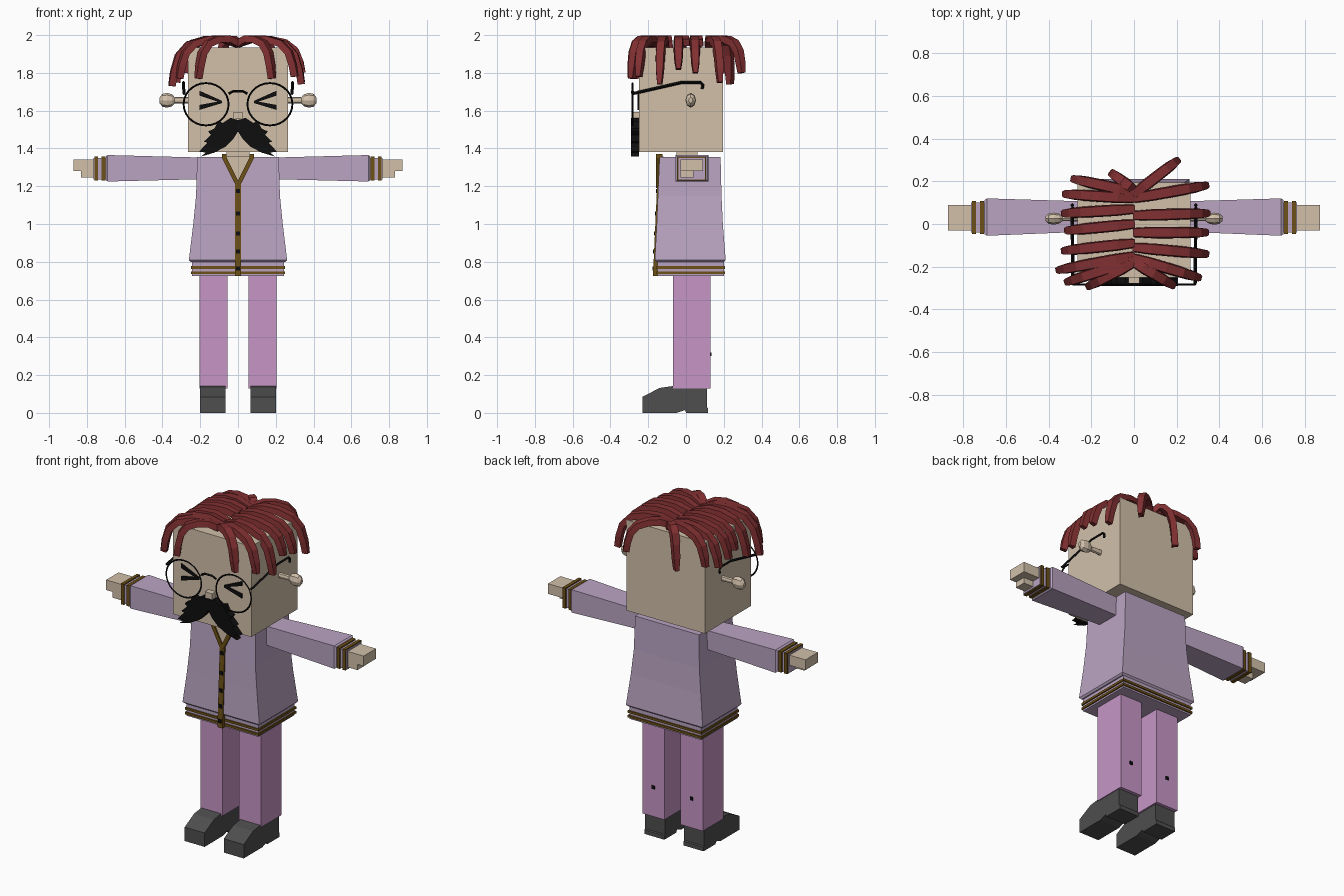
import bpy, bmesh, math
from mathutils import Vector

cube = bpy.data.objects.get("Cube")
if cube:
    bpy.data.objects.remove(cube)


def material(name, *srgb):
    mat = bpy.data.materials.new(name)
    col = [((c / 255 + 0.055) / 1.055) ** 2.4 for c in srgb] + [1]
    mat.diffuse_color = col
    mat.use_nodes = True
    mat.node_tree.nodes["Principled BSDF"].inputs["Base Color"].default_value = col
    return mat


SKIN = material("skin", 210, 192, 170)
JACKET = material("lilac_cloth", 186, 164, 194)
TROUSERS = material("pink_cloth", 199, 150, 198)
BOOT = material("grey_leather", 78, 78, 78)
HAIR = material("red_hair", 130, 48, 50)
GOLD = material("dark_gold", 108, 80, 22)
BLACK = material("black", 14, 14, 14)


def loft(name, rings, mat, closed=False):
    """Skin a row of equal cross-sections; cap the ends unless it is a loop."""
    bm = bmesh.new()
    loops = [[bm.verts.new(p) for p in ring] for ring in rings]
    n = len(loops[0])
    for a, b in zip(loops, loops[1:] + (loops[:1] if closed else [])):
        for i in range(n):
            j = (i + 1) % n
            bm.faces.new((a[i], a[j], b[j], b[i]))
    if not closed:
        bm.faces.new(loops[0])
        bm.faces.new(loops[-1])
    bmesh.ops.recalc_face_normals(bm, faces=bm.faces)
    mesh = bpy.data.meshes.new(name)
    bm.to_mesh(mesh)
    bm.free()
    mesh.materials.append(mat)
    obj = bpy.data.objects.new(name, mesh)
    bpy.context.collection.objects.link(obj)
    return obj


def rect_z(z, x0, x1, y0, y1):
    return [(x0, y0, z), (x1, y0, z), (x1, y1, z), (x0, y1, z)]


def rect_x(x, y0, y1, z0, z1):
    return [(x, y0, z0), (x, y1, z0), (x, y1, z1), (x, y0, z1)]


def box(name, mat, x0, x1, y0, y1, z0, z1):
    return loft(name, [rect_z(z, x0, x1, y0, y1) for z in (z0, z1)], mat)


def plate(name, mat, outline, y0, y1):
    """Extrude an x-z outline along y."""
    return loft(name, [[(x, y, z) for x, z in outline] for y in (y0, y1)], mat)


def wire(name, points, mat, radius=0.005, closed=False):
    """Thin square-section rod along a path."""
    pts = [Vector(p) for p in points]
    rings = []
    for i, p in enumerate(pts):
        nxt = pts[(i + 1) % len(pts)] if closed or i + 1 < len(pts) else p
        prv = pts[i - 1] if closed or i else p
        t = (nxt - prv).normalized()
        u = t.cross(Vector((0, 1, 0)) if abs(t.y) < 0.8 else Vector((1, 0, 0))).normalized()
        v = t.cross(u)
        rings.append([p + radius * d for d in (u, v, -u, -v)])
    return loft(name, rings, mat, closed)


# Head, neck and nose
box("head", SKIN, -0.265, 0.265, -0.25, 0.195, 1.38, 1.935)
box("neck", SKIN, -0.06, 0.06, -0.05, 0.06, 1.34, 1.39)
box("nose", SKIN, -0.025, 0.025, -0.285, -0.24, 1.557, 1.594)

# Jacket body, flaring to the hem, with a narrower striped hem band
loft("jacket", [rect_z(z, -w, w, f, b) for z, w, f, b in (
    (0.8, 0.25, -0.155, 0.2), (0.81, 0.26, -0.165, 0.21), (1.0, 0.237, -0.155, 0.195),
    (1.15, 0.222, -0.149, 0.188), (1.355, 0.216, -0.14, 0.183))], JACKET)
box("hem_band", JACKET, -0.243, 0.243, -0.15, 0.2, 0.725, 0.802)
for z in (0.742, 0.77):
    box("hem_stripe", GOLD, -0.25, 0.25, -0.157, 0.207, z - 0.007, z + 0.007)


def front_y(z):
    return -0.165 + 0.025 * (z - 0.81) / 0.545


# Button strip, buttons and open collar
loft("button_strip", [rect_z(z, -0.017, 0.017, front_y(z) - 0.006, front_y(z) + 0.02)
                      for z in (0.725, 0.81, 1.0, 1.22)], GOLD)
for z in (0.765, 0.855, 0.95, 1.055, 1.175):
    y = front_y(z)
    box("button", BLACK, -0.01, 0.01, y - 0.011, y + 0.01, z - 0.011, z + 0.011)
plate("open_neck", SKIN, [(0, 1.2), (0.065, 1.357), (-0.065, 1.357)], -0.15, -0.12)

# Paired parts
for s, side in ((1, "left"), (-1, "right")):
    plate(side + "_collar", GOLD,
          [(0, 1.19), (s * 0.02, 1.22), (s * 0.085, 1.35), (s * 0.085, 1.37),
           (s * 0.06, 1.37), (s * 0.06, 1.35), (0, 1.23)], -0.158, -0.125)
    # Arm
    loft(side + "_sleeve", [rect_x(s * 0.2, -0.035, 0.105, 1.237, 1.352),
                            rect_x(s * 0.69, -0.055, 0.12, 1.225, 1.365),
                            rect_x(s * 0.7, -0.048, 0.112, 1.232, 1.358)], JACKET)
    loft(side + "_cuff", [rect_x(s * x, -0.04, 0.1, 1.235, 1.35) for x in (0.69, 0.765)], JACKET)
    for x in (0.712, 0.75):
        loft(side + "_cuff_stripe", [rect_x(s * (x + d), -0.047, 0.107, 1.23, 1.357)
                                     for d in (-0.01, 0.01)], GOLD)
    loft(side + "_palm", [rect_x(s * x, -0.03, 0.09, 1.28, 1.342) for x in (0.76, 0.872)], SKIN)
    loft(side + "_thumb", [rect_x(s * x, -0.03, 0.04, 1.245, 1.29) for x in (0.76, 0.83)], SKIN)
    # Leg with a small tag on the back
    lo, hi = sorted((s * 0.055, s * 0.205))
    box(side + "_leg", TROUSERS, lo, hi, -0.07, 0.13, 0.13, 0.75)
    box(side + "_leg_tag", BLACK, s * 0.13 - 0.01, s * 0.13 + 0.01, 0.125, 0.135, 0.3, 0.32)
    # Boot: side outline with arch and heel
    outline = [(-0.23, 0), (-0.23, 0.085), (-0.14, 0.132), (-0.07, 0.142), (0.11, 0.138),
               (0.11, 0.03), (0.116, 0.025), (0.116, 0), (0, 0), (-0.005, 0.015), (-0.05, 0)]
    loft(side + "_boot", [[(s * x, y, z) for y, z in outline] for x in (0.065, 0.2)], BOOT)
    # Ear: stalk with a faceted knob
    profile = [(0.25, 0.018), (0.335, 0.016), (0.35, 0.032), (0.375, 0.039),
               (0.4, 0.034), (0.415, 0.015)]
    loft(side + "_ear", [[(s * x, 0.025 + 0.72 * r * math.cos(a * math.pi / 4),
                           1.655 + r * math.sin(a * math.pi / 4)) for a in range(8)]
                         for x, r in profile], SKIN)
    # Squeezed-shut eye made of two tapered bars
    for end in ((0.205, 1.693), (0.205, 1.617)):
        plate(side + "_eye", BLACK,
              [(s * end[0], end[1] + 0.013), (s * 0.085, 1.652), (s * 0.085, 1.64),
               (s * end[0], end[1] - 0.013)], -0.258, -0.245)
    # Glasses
    wire(side + "_lens_rim", [(s * 0.169 + 0.119 * math.cos(a * math.pi / 14), -0.283,
                               1.634 + 0.112 * math.sin(a * math.pi / 14)) for a in range(28)],
         BLACK, 0.005, True)
    wire(side + "_temple", [(s * x, y, z) for x, y, z in (
        (0.286, -0.283, 1.69), (0.289, -0.02, 1.75), (0.289, 0.075, 1.75),
        (0.289, 0.09, 1.735), (0.289, 0.085, 1.715))], BLACK, 0.008)
    # Ragged moustache half
    plate(side + "_moustache", BLACK, [(s * x, z) for x, z in (
        (0, 1.55), (0.04, 1.562), (0.08, 1.535), (0.105, 1.545), (0.125, 1.505),
        (0.158, 1.49), (0.143, 1.472), (0.18, 1.437), (0.163, 1.43), (0.206, 1.383),
        (0.17, 1.378), (0.196, 1.357), (0.125, 1.378), (0.065, 1.41), (0.025, 1.45),
        (0, 1.49))], -0.29, -0.249)
wire("bridge", [(-0.05, -0.283, 1.69), (-0.025, -0.283, 1.703),
                (0.025, -0.283, 1.703), (0.05, -0.283, 1.69)], BLACK, 0.007)

# Hair strands: root y, tip x, tip y, tip z
STRANDS = [(0.15, -0.28, 0.21, 1.8), (0.12, -0.32, 0.14, 1.78), (0.07, -0.325, 0.05, 1.8),
           (0, -0.31, -0.03, 1.82), (-0.09, -0.325, -0.125, 1.75), (-0.15, -0.35, -0.215, 1.73),
           (-0.17, -0.31, -0.27, 1.77), (-0.18, -0.21, -0.29, 1.77), (0.16, -0.1, 0.235, 1.74),
           (0.14, 0.2, 0.295, 1.8), (0.12, 0.335, 0.18, 1.75), (0.04, 0.34, 0.05, 1.8),
           (-0.04, 0.335, -0.04, 1.82), (-0.11, 0.335, -0.14, 1.74), (-0.16, 0.3, -0.25, 1.78),
           (-0.18, 0.18, -0.285, 1.77)]
# Arc shape: fraction outward, fraction of the drop, half width
ARC = [(0, 0.12, 0.022), (0.25, 0, 0.027), (0.5, 0.01, 0.027), (0.75, 0.12, 0.026),
       (0.9, 0.36, 0.025), (0.97, 0.7, 0.022), (1, 1, 0.014)]
for root_y, tip_x, tip_y, tip_z in STRANDS:
    root = Vector((0, root_y, 0))
    run = Vector((tip_x, tip_y, 0)) - root
    across = run.cross(Vector((0, 0, 1))).normalized()
    path = [root + run * f + Vector((0, 0, 1.98 - (1.98 - tip_z) * drop)) for f, drop, w in ARC]
    rings = []
    for i, p in enumerate(path):
        t = path[min(i + 1, len(path) - 1)] - path[max(i - 1, 0)]
        up = across.cross(t).normalized() * 0.018
        w = across * ARC[i][2]
        rings.append([p - w - up, p + w - up, p + w * 0.8 + up, p - w * 0.8 + up])
    loft("hair_strand", rings, HAIR)
